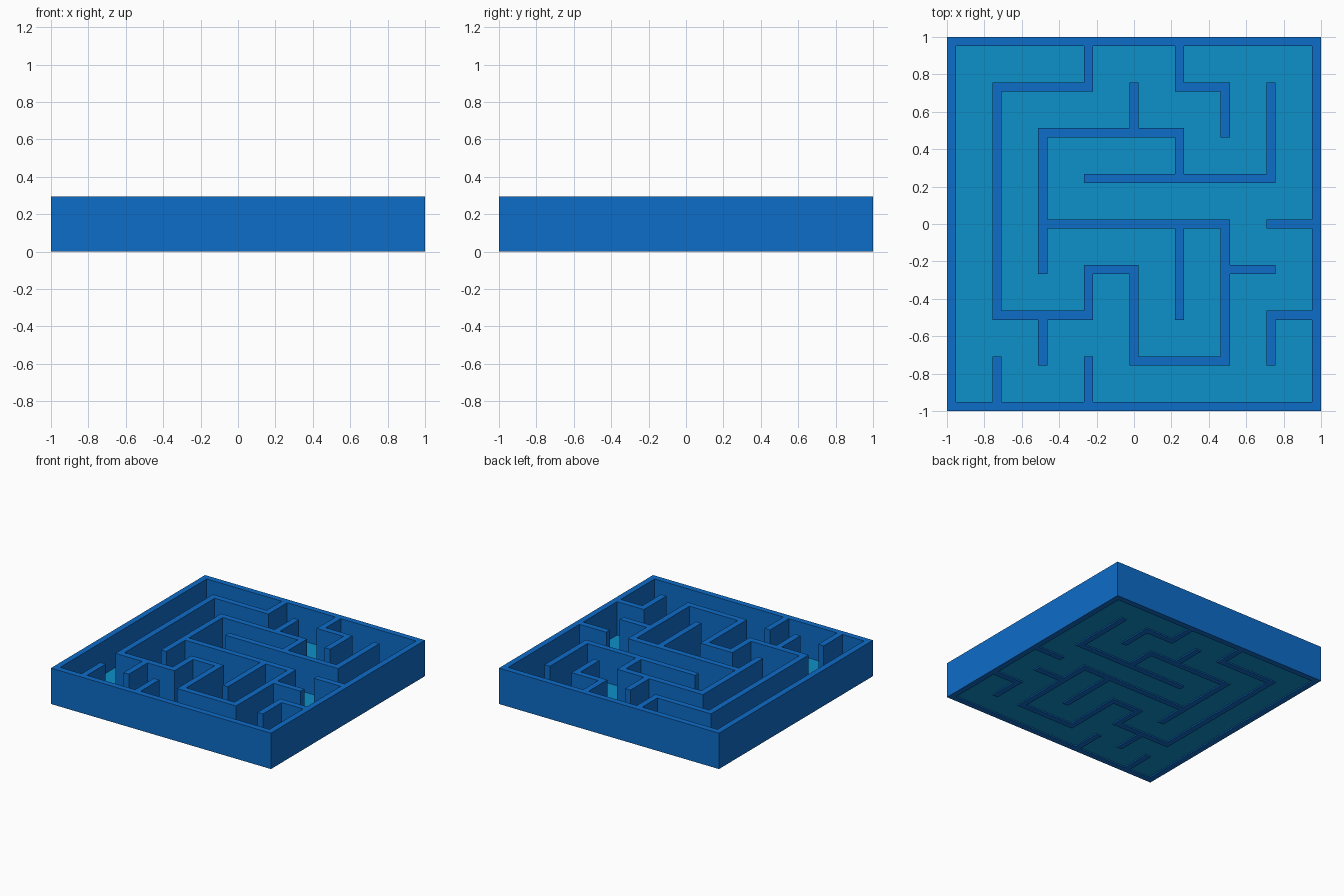
import bpy, bmesh

if "Cube" in bpy.data.objects:
    bpy.data.objects.remove(bpy.data.objects["Cube"])

CELLS = 8                      # maze is 8 x 8 cells
PITCH = 2 / (CELLS + 0.2)      # distance between wall centre lines
THICK = 0.2 * PITCH            # wall thickness
HEIGHT = 0.295

# Wall runs along grid nodes (-4..4), each a polyline of corner nodes
RUNS = [
    [(-4, -4), (4, -4), (4, 4), (-4, 4), (-4, -4)],              # outer frame
    [(-1, 4), (-1, 3), (-3, 3), (-3, -2), (-1, -2), (-1, -1),
     (0, -1), (0, -3), (2, -3), (2, 0), (-2, 0)],
    [(-2, -1), (-2, 2), (1, 2), (1, 1)],
    [(-1, 1), (3, 1), (3, 3)],
    [(1, 4), (1, 3), (2, 3), (2, 2)],
    [(4, -2), (3, -2), (3, -3)],
    [(0, 2), (0, 3)], [(3, 0), (4, 0)], [(1, 0), (1, -2)],
    [(2, -1), (3, -1)], [(-2, -2), (-2, -3)],
    [(-3, -4), (-3, -3)], [(-1, -4), (-1, -3)],
]


def material(name, color):
    m = bpy.data.materials.new(name)
    m.diffuse_color = color
    m.use_nodes = True
    m.node_tree.nodes["Principled BSDF"].inputs["Base Color"].default_value = m.diffuse_color
    return m


def add_object(name, bm, mat):
    bmesh.ops.recalc_face_normals(bm, faces=bm.faces)
    mesh = bpy.data.meshes.new(name)
    bm.to_mesh(mesh)
    bm.free()
    mesh.materials.append(mat)
    ob = bpy.data.objects.new(name, mesh)
    bpy.context.collection.objects.link(ob)
    return ob


# Maze walls: fill slots of a wall/gap grid, then extrude them upward as one solid
lines = []
for i in range(-CELLS // 2, CELLS // 2 + 1):
    lines += [i * PITCH - THICK / 2, i * PITCH + THICK / 2]

filled = set()
for run in RUNS:
    for (x0, y0), (x1, y1) in zip(run, run[1:]):
        for a in range(2 * min(x0, x1) + 8, 2 * max(x0, x1) + 9):
            for b in range(2 * min(y0, y1) + 8, 2 * max(y0, y1) + 9):
                filled.add((a, b))

bm = bmesh.new()
verts = {}


def node(a, b):
    if (a, b) not in verts:
        verts[a, b] = bm.verts.new((lines[a], lines[b], 0))
    return verts[a, b]


for a, b in sorted(filled):
    bm.faces.new([node(a, b), node(a + 1, b), node(a + 1, b + 1), node(a, b + 1)])
ext = bmesh.ops.extrude_face_region(bm, geom=bm.faces[:], use_keep_orig=True)
top = [g for g in ext["geom"] if isinstance(g, bmesh.types.BMVert)]
bmesh.ops.translate(bm, verts=top, vec=(0, 0, HEIGHT))
add_object("maze_walls", bm, material("wall_blue", (0.004, 0.15, 0.58, 1)))

# Floor panel: thin sheet held just above the bottom edge of the walls
bm = bmesh.new()
bmesh.ops.create_cube(bm, size=1)
bmesh.ops.scale(bm, verts=bm.verts, vec=(1.93, 1.93, 0.01))
bmesh.ops.translate(bm, verts=bm.verts, vec=(0, 0, 0.015))
add_object("floor_panel", bm, material("floor_teal", (0.004, 0.28, 0.58, 1)))
